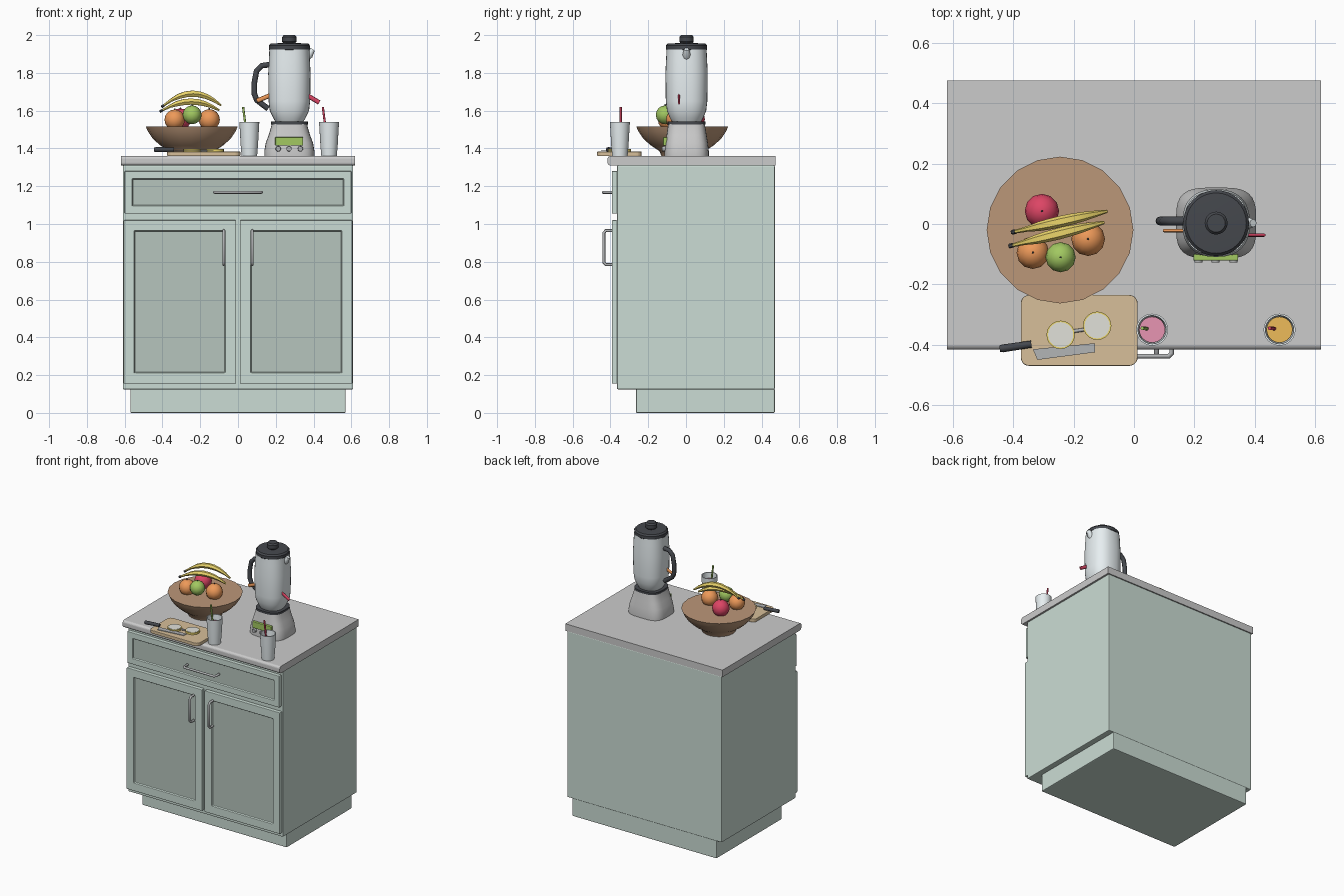
import bpy, bmesh, math
from mathutils import Vector

if "Cube" in bpy.data.objects:
    bpy.data.objects.remove(bpy.data.objects["Cube"])

def mat(name, r, g, b):
    m = bpy.data.materials.new(name)
    m.diffuse_color = (r, g, b, 1)
    m.use_nodes = True
    m.node_tree.nodes["Principled BSDF"].inputs["Base Color"].default_value = m.diffuse_color
    return m

GREEN = mat("sage paint", .60, .72, .66)
PANEL = mat("sage panel", .47, .56, .51)
STEEL = mat("steel", .45, .46, .47)
STONE = mat("countertop grey", .58, .58, .58)
DARK = mat("black plastic", .06, .065, .075)
GLASS = mat("pale glass", .80, .86, .88)
WOOD = mat("bowl wood", .50, .31, .19)
BOARD = mat("board wood", .68, .52, .32)
ORANGE = mat("orange", .85, .32, .10)
RED = mat("red", .72, .06, .13)
LIME = mat("apple green", .36, .58, .12)
YELLOW = mat("banana yellow", .85, .68, .15)
PINK = mat("pink juice", .80, .30, .45)
AMBER = mat("amber juice", .85, .50, .10)
PALE = mat("slice flesh", .75, .75, .70)

def finish(ob, m, smooth=True, angle=35):
    if m:
        ob.data.materials.append(m)
    bpy.ops.object.select_all(action='DESELECT')
    ob.select_set(True)
    bpy.context.view_layer.objects.active = ob
    if smooth:
        bpy.ops.object.shade_smooth_by_angle(angle=math.radians(angle))
    return ob

def from_bm(name, bm, m, smooth=True, angle=35):
    bmesh.ops.recalc_face_normals(bm, faces=bm.faces)
    me = bpy.data.meshes.new(name)
    bm.to_mesh(me)
    bm.free()
    ob = bpy.data.objects.new(name, me)
    bpy.context.collection.objects.link(ob)
    return finish(ob, m, smooth, angle)

def bevel(ob, width, segs=2):
    b = ob.modifiers.new("bevel", 'BEVEL')
    b.width, b.segments, b.limit_method = width, segs, 'ANGLE'

def box(name, x, y, z, m, bev=0.0, inset=0.0, round_sel=None, round_w=0.0, segs=5):
    """Box from ranges; optional recessed front panel and rounded chosen edges."""
    bm = bmesh.new()
    bmesh.ops.create_cube(bm, size=1)
    for v in bm.verts:
        v.co = [r[0] if c < 0 else r[1] for c, r in zip(v.co, (x, y, z))]
    if round_sel:
        es = [e for e in bm.edges if round_sel(*[v.co for v in e.verts])]
        bmesh.ops.bevel(bm, geom=es, offset=round_w, segments=segs, profile=.5, affect='EDGES')
    if inset:
        bm.normal_update()
        f = min(bm.faces, key=lambda f: f.calc_center_median().y)
        bmesh.ops.inset_region(bm, faces=[f], thickness=inset)
        bmesh.ops.inset_region(bm, faces=[f], thickness=.004)
        for v in f.verts:
            v.co.y += .012
        f.material_index = 1
    ob = from_bm(name, bm, m, smooth=False)
    if inset:
        ob.data.materials.append(PANEL)
    if bev:
        bevel(ob, bev)
    return ob

def loft(name, c, rings, m, n=24, p=2.0, angle=35):
    """Stack of (z, half x, half y) superellipse rings with capped ends."""
    bm = bmesh.new()
    loops = []
    for z, hx, hy in rings:
        lp = []
        for i in range(n):
            a = 2 * math.pi * i / n
            co, si = math.cos(a), math.sin(a)
            lp.append(bm.verts.new((c[0] + hx * math.copysign(abs(co) ** (2 / p), co),
                                    c[1] + hy * math.copysign(abs(si) ** (2 / p), si), z)))
        loops.append(lp)
    for a, b in zip(loops, loops[1:]):
        for i in range(n):
            j = (i + 1) % n
            bm.faces.new((a[i], a[j], b[j], b[i]))
    bm.faces.new(loops[0])
    bm.faces.new(loops[-1])
    return from_bm(name, bm, m, angle=angle)

def lathe(name, c, prof, m, n=24, angle=35):
    return loft(name, c, [(z, r, r) for r, z in prof], m, n, angle=angle)

def tube(name, pts, r, m, radii=None, res=2):
    cu = bpy.data.curves.new(name, 'CURVE')
    cu.dimensions, cu.bevel_depth, cu.bevel_resolution, cu.use_fill_caps = '3D', r, res, True
    s = cu.splines.new('POLY')
    s.points.add(len(pts) - 1)
    for i, p in enumerate(pts):
        s.points[i].co = (*p, 1)
        s.points[i].radius = radii[i] if radii else 1
    ob = bpy.data.objects.new(name, cu)
    bpy.context.collection.objects.link(ob)
    bpy.ops.object.select_all(action='DESELECT')
    ob.select_set(True)
    bpy.context.view_layer.objects.active = ob
    bpy.ops.object.convert(target='MESH')
    return finish(bpy.context.object, m, angle=50)

# Cabinet carcass and countertop
box("plinth", (-.57, .57), (-.265, .47), (0, .13), GREEN, .006)
box("cabinet_body", (-.61, .61), (-.365, .47), (.125, 1.31), GREEN, .005)
box("countertop", (-.62, .62), (-.415, .475), (1.31, 1.36), STONE, 0, 0,
    lambda a, b: a.y < -.4 and b.y < -.4 and abs(a.x - b.x) > 1, .016)

# Drawer, doors and their bar handles
box("drawer_front", (-.60, .60), (-.393, -.364), (1.055, 1.28), GREEN, .004, .058)
tube("drawer_handle", [(-.125, -.39, 1.168), (-.125, -.428, 1.168), (-.115, -.438, 1.168),
                       (.115, -.438, 1.168), (.125, -.428, 1.168), (.125, -.39, 1.168)], .008, STEEL)
for s, side in ((-1, "left"), (1, "right")):
    box(side + "_door", tuple(sorted((s * .605, s * .01))), (-.393, -.364), (.155, 1.02), GREEN, .004, .08)
    x = s * .075
    tube(side + "_door_handle", [(x, -.39, .785), (x, -.425, .785), (x, -.435, .797),
                                 (x, -.435, .953), (x, -.425, .965), (x, -.39, .965)], .008, STEEL)

# Fruit bowl
lathe("bowl", (-.245, -.02), [(.11, 1.36), (.12, 1.385), (.165, 1.415), (.205, 1.45), (.232, 1.49), (.243, 1.515)], WOOD, 20)

# Round fruit with stems
for name, x, y, z, r, m in (("orange_left", -.335, -.095, 1.552, .054, ORANGE),
                            ("orange_right", -.152, -.05, 1.552, .056, ORANGE),
                            ("red_apple", -.305, .043, 1.555, .057, RED),
                            ("green_apple", -.243, -.11, 1.578, .05, LIME)):
    bm = bmesh.new()
    bmesh.ops.create_uvsphere(bm, u_segments=12, v_segments=8, radius=r)
    bmesh.ops.translate(bm, verts=bm.verts, vec=(x, y, z))
    from_bm(name, bm, m, angle=40)
    lathe(name + "_stem", (x, y), [(.004, z + r - .005), (.003, z + r + .006)], DARK, 6)

# Bananas arching over the fruit
for k, (a, b, lo, hi) in enumerate((((-.392, -.025), (-.09, .042), 1.628, 1.69),
                                    ((-.40, -.07), (-.10, .005), 1.602, 1.648))):
    pts = []
    for i in range(9):
        t = i / 8
        pts.append((a[0] + (b[0] - a[0]) * t, a[1] + (b[1] - a[1]) * t, lo + (hi - lo) * (1 - (2 * t - 1) ** 2)))
    tube(f"banana_{k + 1}", pts, .018, YELLOW, [.35, .5, .85, 1, 1.05, 1, .85, .6, .3], 1)
    d = (Vector(pts[0]) - Vector(pts[1])).normalized() * .015
    tube(f"banana_tip_{k + 1}", [pts[0], Vector(pts[0]) + d], .008, DARK, res=1)

# Cutting board, fruit slices and knife
box("cutting_board", (-.375, .012), (-.47, -.235), (1.36, 1.383), BOARD, .003, 0,
    lambda a, b: abs(a.z - b.z) > .01, .028)
for i, (x, y) in enumerate(((-.243, -.367), (-.122, -.337))):
    lathe(f"slice_rind_{i + 1}", (x, y), [(.047, 1.383), (.047, 1.396)], YELLOW, 20)
    lathe(f"slice_flesh_{i + 1}", (x, y), [(.042, 1.39), (.042, 1.398)], PALE, 20)
tube("slice_peel", [(-.20, -.355, 1.388), (-.165, -.35, 1.388)], .006, STEEL)
bm = bmesh.new()
base = [bm.verts.new((x, y, 1.386)) for x, y in ((-.335, -.415), (-.13, -.395), (-.13, -.425), (-.32, -.45))]
f = bm.faces.new(base)
ext = bmesh.ops.extrude_face_region(bm, geom=[f])
bmesh.ops.translate(bm, verts=[v for v in ext["geom"] if isinstance(v, bmesh.types.BMVert)], vec=(0, 0, .004))
from_bm("knife_blade", bm, STEEL, smooth=False)
tube("knife_handle", [(-.445, -.413, 1.394), (-.435, -.412, 1.394), (-.34, -.398, 1.394)], .013, DARK, [.8, 1, .9])

# Drinking glasses with juice and straws
for side, x, juice, straw in (("left", .06, PINK, LIME), ("right", .482, AMBER, RED)):
    c = (x, -.35)
    lathe(side + "_glass", c, [(.041, 1.36), (.046, 1.42), (.050, 1.49), (.053, 1.54),
                               (.047, 1.54), (.044, 1.49), (.040, 1.42), (.036, 1.37)], GLASS, 24)
    lathe(side + "_juice", c, [(.035, 1.371), (.039, 1.42), (.043, 1.50)], juice, 24)
    tube(side + "_straw", [(x - .005, -.35, 1.40), (x - .024, -.345, 1.55), (x - .033, -.345, 1.62)], .006, straw)

# Blender base, control panel and buttons
C = (.272, .003)
loft("blender_base", C, [(1.36, .133, .118), (1.385, .133, .118), (1.43, .125, .113), (1.47, .110, .106),
                         (1.51, .098, .100), (1.53, .094, .097)], None, 32, 3.5)
loft("blender_collar", C, [(1.528, .098, .10), (1.543, .098, .10)], DARK, 32, 3)
panel = box("control_panel", (.197, .345), (-.121, -.10), (1.415, 1.46), LIME, .003)
for i, x in enumerate((.213, .27, .33)):
    bm = bmesh.new()
    bmesh.ops.create_cone(bm, cap_ends=True, segments=16, radius1=.015, radius2=.013, depth=.03)
    for v in bm.verts:
        v.co = (x + v.co.x, -.113 - v.co.z, 1.398 + v.co.y)
    from_bm(f"button_{i + 1}", bm, STEEL)

# Jug, spout, lid and knob
loft("jug", C, [(1.543, .075, .078), (1.56, .085, .088), (1.60, .104, .104), (1.65, .110, .110),
                (1.80, .112, .112), (1.88, .108, .108), (1.925, .106, .106)], GLASS, 32, 2.4)
tube("spout", [(.36, .003, 1.87), (.375, .003, 1.895), (.395, .003, 1.925)], .022, GLASS, [.6, 1, .6])
lathe("lid", C, [(.104, 1.918), (.109, 1.925), (.109, 1.945), (.10, 1.955), (.04, 1.958)], DARK, 32)
lathe("lid_knob", C, [(.03, 1.955), (.038, 1.965), (.038, 1.99), (.03, 2.0)], DARK, 20)

# Jug handle
tube("jug_handle", [(.175, .01, 1.845), (.125, .01, 1.838), (.098, .01, 1.81), (.087, .01, 1.75),
                    (.086, .01, 1.69), (.10, .01, 1.655), (.16, .01, 1.61)], .015, DARK)

# Coloured strips poking out of the jug
for name, a, b, y, m in (("orange_strip", (.18, 1.685), (.10, 1.652), -.022, ORANGE),
                         ("red_strip", (.365, 1.682), (.43, 1.643), -.037, RED)):
    ob = tube(name, [(a[0], y, a[1]), (b[0], y, b[1])], .012, m)
    for v in ob.data.vertices:
        v.co.y = y + (v.co.y - y) * .45
